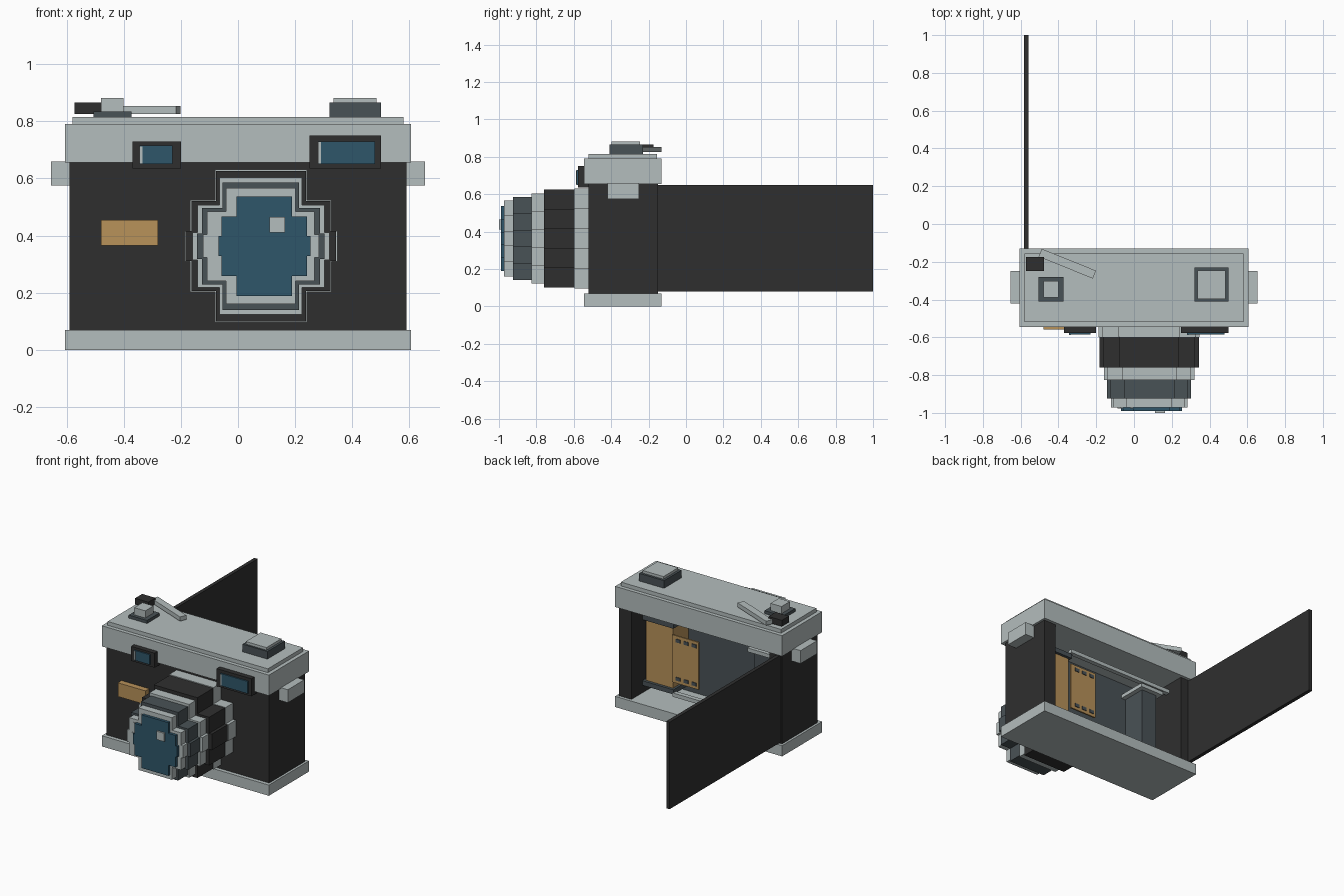
import bpy, bmesh, math
from mathutils import Matrix

if "Cube" in bpy.data.objects:
    bpy.data.objects.remove(bpy.data.objects["Cube"], do_unlink=True)


def srgb(hexa):
    out = []
    for i in (0, 2, 4):
        c = int(hexa[i:i + 2], 16) / 255
        out.append(c / 12.92 if c <= 0.04045 else ((c + 0.055) / 1.055) ** 2.4)
    return (*out, 1.0)


def material(name, hexa):
    m = bpy.data.materials.new(name)
    m.use_nodes = True
    m.diffuse_color = srgb(hexa)
    bsdf = next(n for n in m.node_tree.nodes if n.type == 'BSDF_PRINCIPLED')
    bsdf.inputs["Base Color"].default_value = srgb(hexa)
    return m


SILVER = material("silver metal", "B4BDBD")
BLACK = material("black leather", "2F2F2F")
SLATE = material("slate metal", "495256")
GLASS = material("blue glass", "2F566A")
AMBER = material("amber", "B8925A")


def boxes(name, mat, *bounds, turn=0):
    """One object made of boxes, each given as (x0, x1, y0, y1, z0, z1)."""
    bm = bmesh.new()
    for x0, x1, y0, y1, z0, z1 in bounds:
        m = (Matrix.Translation(((x0 + x1) / 2, (y0 + y1) / 2, (z0 + z1) / 2))
             @ Matrix.Rotation(turn, 4, 'Z')
             @ Matrix.Diagonal((x1 - x0, y1 - y0, z1 - z0, 1)))
        bmesh.ops.create_cube(bm, size=1, matrix=m)
    me = bpy.data.meshes.new(name)
    bm.to_mesh(me)
    bm.free()
    me.materials.append(mat)
    ob = bpy.data.objects.new(name, me)
    bpy.context.scene.collection.objects.link(ob)
    return ob


def stepped_disc(name, mat, y0, y1, rz, rx=None, cx=0.08, cz=0.363):
    """Blocky disc: three crossing boxes."""
    rx = rx or rz
    steps = ((0.6, 1.0), (0.925, 0.6), (1.0, 0.2))
    return boxes(name, mat, *[(cx - a * rx, cx + a * rx, y0, y1, cz - b * rz, cz + b * rz)
                              for a, b in steps])


# Body shell, open at the back
boxes("base_plate", SILVER, (-0.605, 0.605, -0.545, -0.13, 0, 0.07))
boxes("top_plate", SILVER, (-0.605, 0.605, -0.545, -0.13, 0.655, 0.79))
boxes("top_step", SILVER, (-0.58, 0.58, -0.52, -0.155, 0.79, 0.815))
boxes("front_wall", BLACK, (-0.59, 0.59, -0.52, -0.45, 0.07, 0.655))
boxes("inner_panel", SLATE, (-0.5, 0.5, -0.45, -0.442, 0.07, 0.655))
for side, s in (("right", -1), ("left", 1)):
    a, b = sorted((s * 0.5, s * 0.59))
    boxes(side + "_wall", BLACK, (a, b, -0.45, -0.15, 0.07, 0.655))
    a, b = sorted((s * 0.59, s * 0.655))
    boxes(side + "_strap_lug", SILVER, (a, b, -0.42, -0.25, 0.575, 0.66))
boxes("open_back_door", BLACK, (-0.582, -0.558, -0.15, 1.0, 0.08, 0.65))

# Film chamber
boxes("film_canister", AMBER, (0.29, 0.485, -0.44, -0.28, 0.15, 0.55))
boxes("canister_caps", SLATE, (0.275, 0.5, -0.442, -0.262, 0.12, 0.15),
      (0.275, 0.5, -0.442, -0.262, 0.55, 0.58))
boxes("film_strip", AMBER, (0.09, 0.285, -0.27, -0.26, 0.2, 0.51))
boxes("film_holes", SLATE, *[(x - 0.016, x + 0.016, -0.262, -0.256, z - 0.011, z + 0.011)
                             for x in (0.238, 0.18, 0.122) for z in (0.23, 0.48)])
boxes("film_rails", SILVER, (-0.5, 0.28, -0.29, -0.26, 0.105, 0.13),
      (-0.5, 0.28, -0.29, -0.26, 0.59, 0.615))
boxes("takeup_spool", SLATE, (-0.41, -0.30, -0.44, -0.28, 0.14, 0.56))
boxes("spool_caps", SILVER, (-0.44, -0.27, -0.442, -0.25, 0.13, 0.155),
      (-0.44, -0.27, -0.442, -0.25, 0.55, 0.575))

# Lens, stepping forward from the mount
for name, mat, y0, y1, r in (
        ("lens_mount", SILVER, -0.597, -0.52, 0.268),
        ("focus_grip", BLACK, -0.76, -0.595, 0.263),
        ("lens_middle_ring", SILVER, -0.825, -0.76, 0.24),
        ("aperture_ring", SLATE, -0.925, -0.825, 0.223),
        ("lens_front_ring", SILVER, -0.972, -0.925, 0.203),
        ("lens_lip", SILVER, -0.977, -0.97, 0.168)):
    stepped_disc(name, mat, y0, y1, r)
stepped_disc("lens_glass", GLASS, -0.99, -0.97, 0.174, rx=0.161, cx=0.092)
boxes("lens_glint", SILVER, (0.11, 0.165, -1.0, -0.99, 0.41, 0.465))

# Front windows and badge plate
for name, x0, x1, z1, g0, g1, gz in (("rangefinder", -0.37, -0.2, 0.73, -0.345, -0.23, 0.715),
                                     ("viewfinder", 0.25, 0.5, 0.75, 0.28, 0.48, 0.73)):
    boxes(name + "_frame", BLACK, (x0, x1, -0.577, -0.51, 0.635, z1))
    boxes(name + "_glass", GLASS, (g0, g1, -0.585, -0.577, 0.65, gz))
    boxes(name + "_glint", SILVER, (g0, g0 + 0.011, -0.588, -0.585, 0.653, gz - 0.003))
boxes("front_plate", AMBER, (-0.48, -0.28, -0.558, -0.52, 0.365, 0.455))

# Top controls
boxes("shutter_dial", SLATE, (0.32, 0.5, -0.41, -0.23, 0.815, 0.865))
boxes("shutter_dial_cap", SILVER, (0.335, 0.485, -0.398, -0.245, 0.865, 0.882))
boxes("button_base", SLATE, (-0.505, -0.372, -0.41, -0.28, 0.815, 0.835))
boxes("button", SILVER, (-0.48, -0.4, -0.388, -0.302, 0.835, 0.882))
boxes("advance_lever", SILVER, (-0.508, -0.198, -0.2325, -0.1875, 0.825, 0.853),
      turn=math.radians(-22))
boxes("lever_tip", BLACK, (-0.572, -0.476, -0.248, -0.174, 0.825, 0.865))
